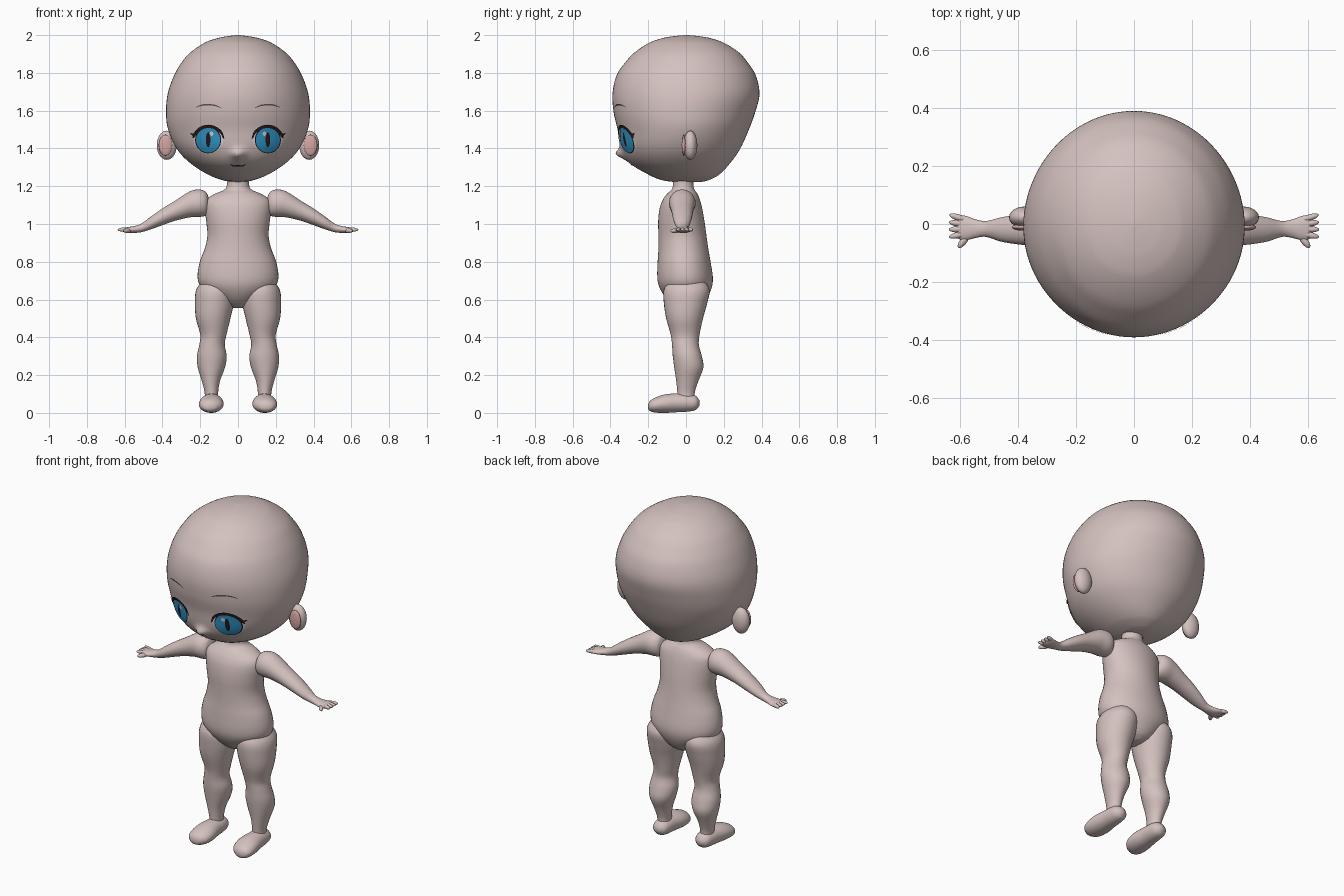
import bpy, bmesh, math
from mathutils import Matrix


def material(name, rgb):
    m = bpy.data.materials.new(name)
    m.diffuse_color = (*rgb, 1)
    return m


SKIN = material("skin", (0.66, 0.54, 0.52))
PINK = material("ear_pink", (0.66, 0.38, 0.37))
BLUE = material("iris_blue", (0.03, 0.32, 0.60))
DARK = material("lash_dark", (0.02, 0.01, 0.013))
WHITE = material("eye_white", (0.72, 0.66, 0.66))
BROWN = material("brow_brown", (0.13, 0.08, 0.08))


def finish(name, bm, mat, mirror):
    bmesh.ops.recalc_face_normals(bm, faces=bm.faces)
    me = bpy.data.meshes.new(name)
    bm.to_mesh(me)
    bm.free()
    me.materials.append(mat)
    ob = bpy.data.objects.new(name, me)
    bpy.context.collection.objects.link(ob)
    if mirror:
        ob.modifiers.new("Mirror", "MIRROR").use_mirror_merge = False
    bpy.ops.object.select_all(action="DESELECT")
    ob.select_set(True)
    bpy.context.view_layer.objects.active = ob
    bpy.ops.object.shade_smooth_by_angle(angle=math.radians(50))
    return ob


def sample(rows, t):
    """Smooth interpolation of rows (t, a, b, ...) sorted by t."""
    n = len(rows)
    t = min(max(t, rows[0][0]), rows[-1][0])
    i = next(k for k in range(n - 1) if t <= rows[k + 1][0])
    p, q = rows[i], rows[i + 1]
    h = q[0] - p[0]
    s = (t - p[0]) / h

    def slope(k, c):
        a, b = rows[max(k - 1, 0)], rows[min(k + 1, n - 1)]
        return (b[c] - a[c]) / (b[0] - a[0])

    return [(2*s**3 - 3*s**2 + 1) * p[c] + (s**3 - 2*s**2 + s) * h * slope(i, c)
            + (3*s**2 - 2*s**3) * q[c] + (s**3 - s**2) * h * slope(i + 1, c)
            for c in range(1, len(p))]


def loft(name, rows, axis, mat=SKIN, seg=32, sub=4, mirror=False, bump=None):
    """Skin elliptical sections (t, u0, u1, v0, v1) along an axis."""
    rows = sorted(rows)
    bm = bmesh.new()
    ts = [a[0] + (b[0] - a[0]) * k / sub for a, b in zip(rows, rows[1:]) for k in range(sub)]
    rings = []
    for t in ts + [rows[-1][0]]:
        u0, u1, v0, v1 = sample(rows, t)
        ring = []
        for k in range(seg):
            a = 2 * math.pi * k / seg
            u = (u0 + u1) / 2 + (u1 - u0) / 2 * math.cos(a)
            v = (v0 + v1) / 2 + (v1 - v0) / 2 * math.sin(a)
            co = {"x": (t, u, v), "y": (u, t, v), "z": (u, v, t)}[axis]
            ring.append(bm.verts.new(bump(*co) if bump else co))
        rings.append(ring)
    for r, s in zip(rings, rings[1:]):
        for k in range(seg):
            j = (k + 1) % seg
            bm.faces.new((r[k], r[j], s[j], s[k]))
    bm.faces.new(rings[0])
    bm.faces.new(rings[-1])
    return finish(name, bm, mat, mirror)


def ellipsoid(name, loc, radii, mat=SKIN, turn=0, mirror=True):
    bm = bmesh.new()
    bmesh.ops.create_uvsphere(bm, u_segments=24, v_segments=14, radius=1)
    bm.transform(Matrix.Translation(loc) @ Matrix.Rotation(math.radians(turn), 4, "Z")
                 @ Matrix.Diagonal((*radii, 1)))
    return finish(name, bm, mat, mirror)


# Head: (height, half width, front y, back y)
HEAD = [(1.222, 0.03, -0.06, 0.08), (1.23, 0.075, -0.12, 0.115), (1.257, 0.15, -0.19, 0.17),
        (1.32, 0.25, -0.295, 0.232), (1.395, 0.322, -0.343, 0.285), (1.5, 0.37, -0.362, 0.333),
        (1.59, 0.381, -0.383, 0.366), (1.69, 0.372, -0.389, 0.389), (1.79, 0.337, -0.366, 0.368),
        (1.86, 0.295, -0.318, 0.323), (1.91, 0.25, -0.27, 0.278), (1.963, 0.17, -0.187, 0.193),
        (1.985, 0.105, -0.12, 0.125), (1.995, 0.05, -0.06, 0.065), (2.0, 0.006, -0.006, 0.012)]


def nose(x, y, z):
    if y < 0:
        y -= 0.04 * math.exp(-(x / 0.032) ** 2 - ((z - 1.37) / 0.026) ** 2)
    return x, y, z


loft("head", [(z, -w, w, f, b) for z, w, f, b in HEAD], "z", seg=96, sub=6, bump=nose)


def face_point(x, z, lift):
    """Point just in front of the face."""
    w, f, b = sample(HEAD, z)
    y = (f + b) / 2 - (b - f) / 2 * math.sqrt(max(0, 1 - (x / w) ** 2))
    x, y, z = nose(x, y, z)
    return x, y - lift, z


def disc(name, cx, cz, rx, rz, mat, lift, rings=6, seg=32):
    bm = bmesh.new()
    grid = [[bm.verts.new(face_point(cx + rx * r / rings * math.cos(2 * math.pi * k / seg),
                                     cz + rz * r / rings * math.sin(2 * math.pi * k / seg), lift))
             for k in range(seg)] for r in range(1, rings + 1)]
    bm.faces.new(grid[0])
    for a, b in zip(grid, grid[1:]):
        for k in range(seg):
            j = (k + 1) % seg
            bm.faces.new((a[k], b[k], b[j], a[j]))
    finish(name, bm, mat, True)


def strip(name, path, mat, lift, mirror=True):
    """Painted line through (x, z, width) points."""
    bm = bmesh.new()
    rows = [(i, *p) for i, p in enumerate(path)]
    last = None
    steps = (len(path) - 1) * 6
    for k in range(steps + 1):
        t = k / 6
        x, z, w = sample(rows, t)
        xa, za, _ = sample(rows, t - 0.05)
        xb, zb, _ = sample(rows, t + 0.05)
        d = math.hypot(xb - xa, zb - za)
        nx, nz = -(zb - za) / d * w / 2, (xb - xa) / d * w / 2
        pair = [bm.verts.new(face_point(x + s * nx, z + s * nz, lift)) for s in (-1, 1)]
        if last:
            bm.faces.new((last[0], pair[0], pair[1], last[1]))
        last = pair
    finish(name, bm, mat, mirror)


# Eyes
disc("eye_white", 0.157, 1.445, 0.080, 0.068, WHITE, 0.003)
disc("iris_rim", 0.158, 1.445, 0.069, 0.071, DARK, 0.0045)
disc("iris", 0.158, 1.444, 0.064, 0.066, BLUE, 0.006)
disc("pupil", 0.158, 1.446, 0.012, 0.040, DARK, 0.0075)
disc("eye_highlight", 0.140, 1.478, 0.010, 0.011, WHITE, 0.009)
strip("upper_lash", [(0.075, 1.452, 0.006), (0.090, 1.485, 0.013), (0.120, 1.508, 0.016),
                     (0.158, 1.517, 0.017), (0.197, 1.506, 0.018), (0.226, 1.478, 0.017),
                     (0.238, 1.455, 0.006)], DARK, 0.009)
strip("lash_flick", [(0.218, 1.478, 0.012), (0.236, 1.472, 0.012), (0.252, 1.481, 0.003)], DARK, 0.0085)

# Brows and mouth
strip("brow", [(0.090, 1.615, 0.003), (0.120, 1.627, 0.007), (0.160, 1.632, 0.008),
               (0.195, 1.628, 0.007), (0.222, 1.618, 0.003)], BROWN, 0.004)
strip("mouth", [(-0.040, 1.316, 0.004), (-0.022, 1.307, 0.007), (0, 1.309, 0.007),
                (0.022, 1.307, 0.007), (0.040, 1.316, 0.004)], DARK, 0.005, False)

# Ears
ellipsoid("ear", (0.377, 0.023, 1.417), (0.053, 0.037, 0.077))
ellipsoid("inner_ear", (0.384, -0.011, 1.417), (0.036, 0.012, 0.056), PINK)

# Torso with neck: (height, half width, front y, back y)
TORSO = [(0.555, 0.03, -0.03, 0.05), (0.575, 0.075, -0.07, 0.085), (0.62, 0.14, -0.115, 0.118),
         (0.67, 0.198, -0.143, 0.138), (0.72, 0.214, -0.152, 0.142), (0.8, 0.202, -0.150, 0.130),
         (0.87, 0.176, -0.146, 0.118), (0.94, 0.162, -0.146, 0.108), (1.02, 0.169, -0.147, 0.097),
         (1.09, 0.176, -0.138, 0.084), (1.13, 0.166, -0.122, 0.073), (1.16, 0.122, -0.1, 0.06),
         (1.18, 0.075, -0.078, 0.046), (1.2, 0.06, -0.07, 0.04), (1.26, 0.06, -0.07, 0.04)]
loft("torso", [(z, -w, w, f, b) for z, w, f, b in TORSO], "z", seg=48)

# Legs: (height, inner x, outer x, front y, back y)
loft("leg", [(0.06, 0.105, 0.175, -0.045, 0.045), (0.11, 0.105, 0.177, -0.046, 0.047),
             (0.17, 0.095, 0.192, -0.052, 0.066), (0.24, 0.069, 0.213, -0.062, 0.092),
             (0.30, 0.060, 0.217, -0.070, 0.084), (0.36, 0.070, 0.205, -0.074, 0.068),
             (0.41, 0.062, 0.199, -0.080, 0.071), (0.50, 0.040, 0.223, -0.105, 0.090),
             (0.58, 0.022, 0.228, -0.117, 0.112), (0.65, 0.02, 0.222, -0.118, 0.125),
             (0.70, 0.05, 0.19, -0.09, 0.10)], "z", mirror=True)

# Feet: (y, inner x, outer x, bottom, top)
loft("foot", [(-0.200, 0.135, 0.165, 0.020, 0.046), (-0.192, 0.112, 0.186, 0.010, 0.062),
              (-0.165, 0.085, 0.204, 0.002, 0.080), (-0.11, 0.076, 0.206, 0.000, 0.098),
              (-0.04, 0.085, 0.195, 0.004, 0.103), (0.02, 0.090, 0.188, 0.008, 0.100),
              (0.055, 0.100, 0.178, 0.018, 0.088), (0.072, 0.125, 0.153, 0.040, 0.065)],
     "y", mirror=True)

# Arms with palm: (x, front y, back y, bottom, top)
loft("arm", [(0.155, -0.05, 0.01, 1.06, 1.14), (0.168, -0.075, 0.035, 1.045, 1.168),
             (0.20, -0.090, 0.050, 1.038, 1.182), (0.25, -0.088, 0.048, 1.036, 1.175),
             (0.33, -0.077, 0.038, 1.018, 1.125), (0.40, -0.070, 0.032, 0.994, 1.082),
             (0.46, -0.060, 0.022, 0.972, 1.040), (0.51, -0.044, 0.010, 0.957, 1.003),
             (0.545, -0.048, 0.016, 0.953, 0.990), (0.58, -0.056, 0.028, 0.952, 0.984),
             (0.605, -0.050, 0.028, 0.957, 0.979), (0.615, -0.03, 0.01, 0.964, 0.972)],
     "x", mirror=True)

# Fingers and thumb
for i in range(4):
    ellipsoid(f"finger_{i + 1}", (0.604, 0.022 - 0.020 * i, 0.970), (0.033, 0.011, 0.011), turn=18 - 10 * i)
ellipsoid("thumb", (0.586, -0.058, 0.964), (0.030, 0.012, 0.012), turn=-52)
